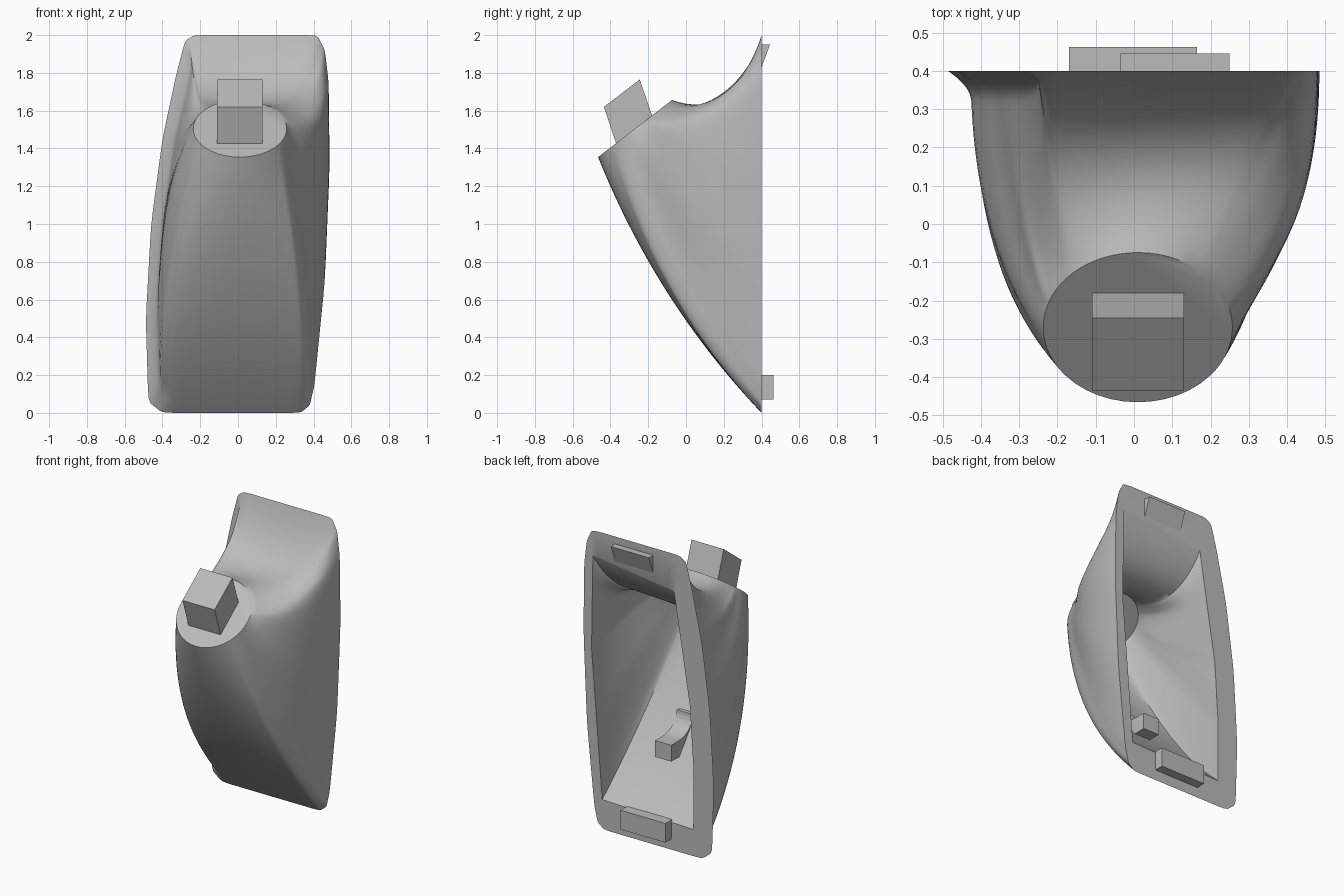
import bpy, bmesh, math
from mathutils import Vector

old = bpy.data.objects.get("Cube")
if old:
    bpy.data.objects.remove(old, do_unlink=True)

grey = bpy.data.materials.new("plain_grey")
grey.use_nodes = True
grey.diffuse_color = (0.5, 0.5, 0.5, 1)
grey.node_tree.nodes["Principled BSDF"].inputs["Base Color"].default_value = (0.5, 0.5, 0.5, 1)

BACK = 0.4                                # plane of the open back
FACE = Vector((0.01, -0.27, 1.505))       # centre of the slanted round face
ACROSS = Vector((1, 0, 0))
UP = Vector((0, 0.79, 0.61)).normalized()
OUT = Vector((0, -UP.z, UP.y))            # outward normal of the round face


def clamp(v):
    v = max(0.0, min(1.0, v))
    return v * v * (3 - 2 * v)


def finish(name, bm, smooth=False):
    bmesh.ops.recalc_face_normals(bm, faces=bm.faces)
    mesh = bpy.data.meshes.new(name)
    bm.to_mesh(mesh)
    bm.free()
    mesh.materials.append(grey)
    ob = bpy.data.objects.new(name, mesh)
    bpy.context.collection.objects.link(ob)
    if smooth:
        bpy.ops.object.select_all(action='DESELECT')
        ob.select_set(True)
        bpy.context.view_layer.objects.active = ob
        bpy.ops.object.shade_smooth_by_angle(angle=math.radians(40))


def prism(name, profile, x0, x1):
    """Extrude a (y, z) profile from x0 to x1."""
    bm = bmesh.new()
    a = [bm.verts.new((x0, y, z)) for y, z in profile]
    b = [bm.verts.new((x1, y, z)) for y, z in profile]
    bm.faces.new(a)
    bm.faces.new(b)
    for i in range(len(a)):
        j = (i + 1) % len(a)
        bm.faces.new((a[i], a[j], b[j], b[i]))
    finish(name, bm)


# Back outline and cavity opening: x, z and the matching angle on the round face
KEYS = [(0, 0, -90), (0.33, 0, -40), (0.38, 0.04, -25), (0.405, 0.15, -15),
        (0.46, 0.7, 0), (0.485, 1.3, 15), (0.48, 1.75, 30), (0.46, 1.92, 42),
        (0.42, 2, 52), (0.08, 2, 90), (-0.23, 2, 125), (-0.28, 1.97, 135),
        (-0.325, 1.8, 148), (-0.4, 1.45, 160), (-0.46, 1, 175),
        (-0.488, 0.5, 190), (-0.475, 0.06, 205), (-0.4, 0, 220), (0, 0, 270)]
OPENING = [(0, 0.19, -90), (0.345, 0.2, -40), (0.425, 1.2, 10), (0.415, 1.83, 52),
           (-0.19, 1.75, 125), (-0.31, 1, 170), (-0.335, 0.6, 190),
           (-0.335, 0.18, 220), (0, 0.19, 270)]
STEPS = 6
outline = []
for k0, k1 in zip(KEYS, KEYS[1:]):
    outline += [Vector(k0).lerp(Vector(k1), s / STEPS) for s in range(STEPS)]
rough = outline[:]
for i in range(1, len(rough) - 1):        # soften the corners, keep the angles
    soft = (rough[i - 1] + rough[i] * 2 + rough[i + 1]) / 4
    outline[i] = Vector((soft.x, soft.y, rough[i].z))


def opening(deg):
    """Point of the cavity opening at an angle."""
    for k0, k1 in zip(OPENING, OPENING[1:]):
        if deg <= k1[2]:
            return Vector(k0).lerp(Vector(k1), (deg - k0[2]) / (k1[2] - k0[2]))


def rail(key, t, inner):
    """Point on the curve from the back outline (t=0) to the round face (t=1)."""
    a = math.radians(key.z)
    if inner:
        key = opening(key.z)
        flare, radius, centre = 0, 0.2, FACE - OUT * 0.06
        top_c, low_c, low_pull = (0.22, 1.42), (-0.08, 0.6), 0
    else:
        flare = 0.06 * clamp((-math.cos(a) - 0.57) / 0.3)
        radius, centre = 0.247, FACE
        top_c, low_c = (0.26, 1.54 + 0.1 * math.cos(a) ** 2), (-0.157, 0.585)
        low_pull = -0.12
    p = Vector((key.x + flare, BACK, key.y))
    q = centre + (ACROSS * math.cos(a) + UP * math.sin(a)) * radius
    top = clamp((math.sin(a) - 0.4) / 0.4)
    low = clamp((-math.sin(a) - 0.2) / 0.4)
    side = 1 - top - low
    # the upper part of the -x flank is drawn in more than the rest
    side_pull = 0.4 * clamp(math.sin(a) / 0.4 + 0.25) if math.cos(a) < 0 else 0
    c = Vector((p.x + (q.x - p.x) * (0.3 * top + low_pull * low + side_pull * side),
                top * top_c[0] + low * low_c[0] - 0.05 * side,
                top * top_c[1] + low * low_c[1] + side * min(1.47, (p.z + q.z) / 2)))
    r = p * (1 - t) ** 2 + c * 2 * t * (1 - t) + q * t * t
    r.x -= flare * max(0, 1 - t / 0.09) ** 2
    return r


# Hollow shell: outer skin, flat back rim, inner skin
bm = bmesh.new()
ROWS = 32
params = [(i / ROWS) ** 1.6 for i in range(ROWS + 1)]
rings = [[bm.verts.new(rail(k, t, False)) for k in outline] for t in reversed(params)]
rings += [[bm.verts.new(rail(k, t, True)) for k in outline] for t in params]
for r0, r1 in zip(rings, rings[1:]):
    for i in range(len(r0)):
        j = (i + 1) % len(r0)
        bm.faces.new((r0[i], r0[j], r1[j], r1[i]))
bm.faces.new(rings[0])
bm.faces.new(rings[-1])
finish("hollow_shell", bm, smooth=True)

# Leaning block on the round face
prism("face_block", [(-0.37, 1.425), (-0.18, 1.575), (-0.245, 1.765), (-0.435, 1.62)],
      -0.11, 0.13)

# Tabs on the back rim
prism("lower_tab", [(0.39, 0.07), (0.462, 0.07), (0.462, 0.2), (0.39, 0.2)], -0.17, 0.165)
prism("upper_tab", [(0.39, 1.83), (0.4, 1.83), (0.445, 1.95), (0.39, 1.95)], -0.035, 0.25)

# Hook inside the shell, flaring into the front wall
curve = [(0.12 - 0.15 * math.sin(u), 0.71 - 0.12 * math.cos(u))
         for u in (math.pi / 2 * i / 8 for i in range(9))]
prism("inner_hook", [(0.03, 0.48), (0.2, 0.48), (0.2, 0.59)] + curve + [(-0.08, 0.71)],
      -0.03, 0.09)
